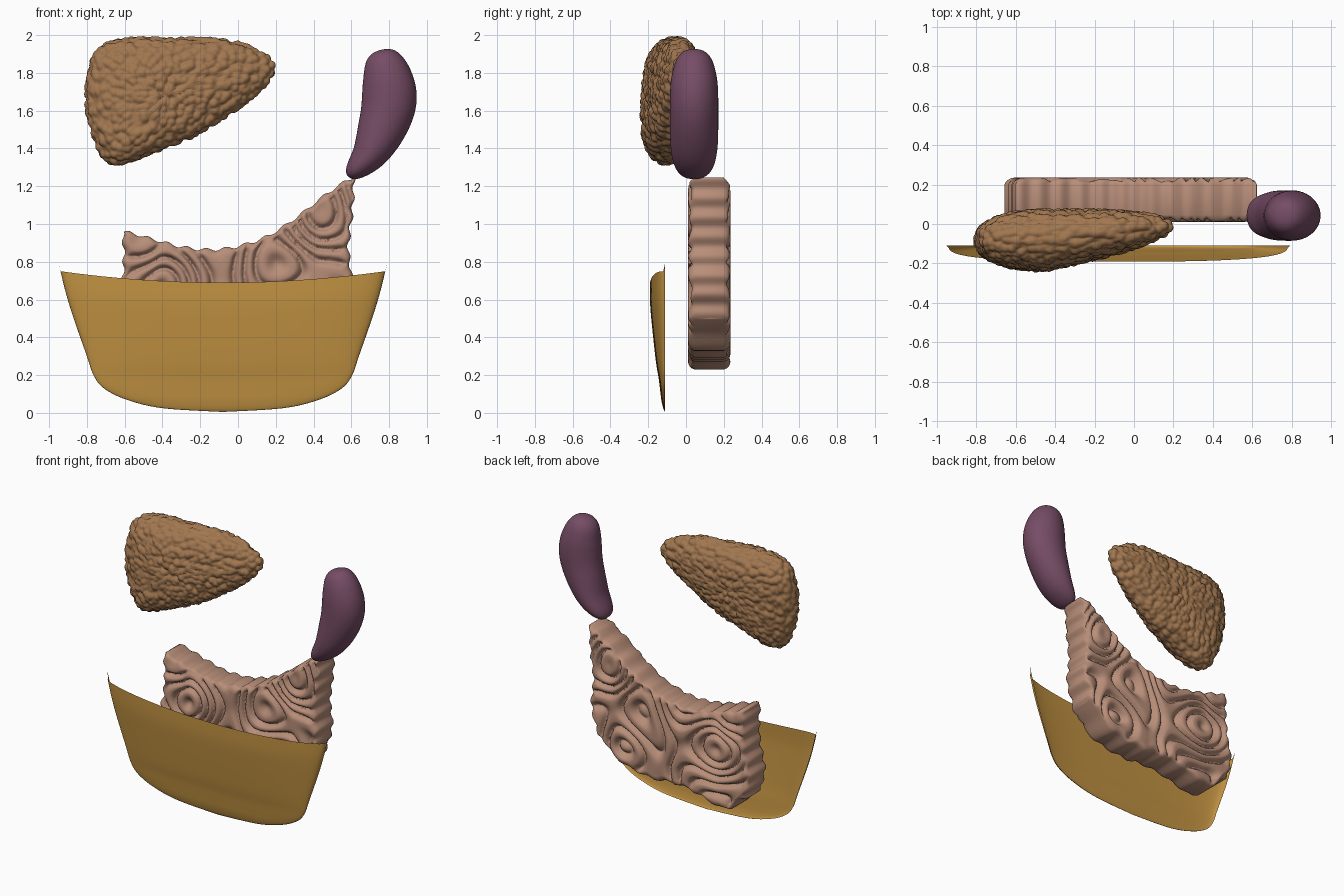
import bpy
import bmesh
from math import sin, cos, pi, sqrt
from mathutils import Vector, noise

if "Cube" in bpy.data.objects:
    bpy.data.objects.remove(bpy.data.objects["Cube"], do_unlink=True)


def material(name, color):
    mat = bpy.data.materials.new(name)
    mat.use_nodes = True
    mat.diffuse_color = (*color, 1)
    bsdf = mat.node_tree.nodes["Principled BSDF"]
    bsdf.inputs["Base Color"].default_value = (*color, 1)
    bsdf.inputs["Roughness"].default_value = 0.6
    return mat


def spline(points, t, closed=False):
    """Catmull-Rom point at t (0 to 1) through evenly spaced control points."""
    n = len(points)
    spans = n if closed else n - 1
    i = min(int(t * spans), spans - 1)
    f = t * spans - i

    def at(k):
        return Vector(points[k % n] if closed else points[max(0, min(n - 1, k))])

    a, b, c, d = at(i - 1), at(i), at(i + 1), at(i + 2)
    return 0.5 * (2 * b + (c - a) * f + (2 * a - 5 * b + 4 * c - d) * f ** 2
                  + (3 * b - a - 3 * c + d) * f ** 3)


def value(numbers, t):
    return spline([(v, 0) for v in numbers], t)[0]


def surface(name, rows, mat, closed=True, bump=None):
    """Skin rows of points with quads, weld the poles, then displace."""
    bm = bmesh.new()
    grid = [[bm.verts.new(p) for p in row] for row in rows]
    cols = len(rows[0])
    for lower, upper in zip(grid, grid[1:]):
        for j in range(cols if closed else cols - 1):
            k = (j + 1) % cols
            bm.faces.new((lower[j], lower[k], upper[k], upper[j]))
    bmesh.ops.remove_doubles(bm, verts=bm.verts, dist=0.0001)
    bmesh.ops.recalc_face_normals(bm, faces=bm.faces)
    if bump:
        bm.normal_update()
        moves = [v.normal * bump(v.co) for v in bm.verts]
        for v, move in zip(bm.verts, moves):
            v.co += move
    mesh = bpy.data.meshes.new(name)
    bm.to_mesh(mesh)
    bm.free()
    mesh.materials.append(mat)
    mesh.shade_smooth()
    obj = bpy.data.objects.new(name, mesh)
    bpy.context.collection.objects.link(obj)
    return obj


yellow = material("ochre yellow", (0.54, 0.29, 0.055))
pink = material("dusty pink", (0.48, 0.27, 0.19))
brown = material("warm brown", (0.36, 0.185, 0.08))
purple = material("dark plum", (0.18, 0.073, 0.13))

# Front sheet: an open, shallow bowl given by half width, height and depth
sheet_profile = [(0, .005, 0), (.32, .025, .01), (.51, .07, .02), (.63, .13, .027),
                 (.685, .2, .035), (.72, .3, .05), (.79, .5, .07), (.83, .63, .08),
                 (.86, .75, .08)]
rows = []
for i in range(49):
    w, z, d = spline(sheet_profile, i / 48)
    row = []
    for j in range(65):
        a = pi * j / 64
        side = abs(cos(a)) ** (2 / 3) * (1 if cos(a) > 0 else -1)
        front = max(sin(a), 0) ** (2 / 3)
        row.append(Vector((-0.08 + w * side, -0.11 - d * front,
                           z * (0.92 + 0.08 * side ** 2))))
    rows.append(row)
for j in (0, 64):
    rows[-1][j] += Vector((0.012 if j == 0 else -0.012, 0, 0.045))
surface("front_sheet", rows, yellow, closed=False)

# Coiled slab: a thick plate with meandering grooves on both faces
top = [.96, .92, .88, .865, .885, .94, 1.04, 1.16, 1.25]
bottom = [.34, .23, .25, .29, .30, .29, .31, .36, .5]
left = [-.62, -.65, -.62, -.605, -.61]
right = [.545, .6, .585, .605, .615]
MIDDLE, HALF, NU, NV = 0.123, 0.112, 150, 90


def slab_point(u, v, face):
    ripple = 0.008
    lo = value(bottom, u) + ripple * sin(u * 50)
    hi = value(top, u) + ripple * sin(u * 75)
    x0 = value(left, v) + ripple * sin(v * 40)
    x1 = value(right, v) + ripple * sin(v * 46)
    x, z = x0 + (x1 - x0) * u, lo + (hi - lo) * v
    edge = min(min(u, 1 - u) * 1.24, min(v, 1 - v) * (hi - lo))
    rim = max(0, 1 - edge / 0.045)
    phase = 19 * noise.noise(Vector((x * 2.3, face * 0.15, z * 2.3 + 5)))
    groove = 0.045 * (1 - abs(sin(phase))) ** 1.5 * min(1, edge / 0.05)
    dip = 0.035 * (1 - sqrt(1 - rim * rim)) + groove
    return Vector((x, MIDDLE + face * (HALF - dip), z))


rows = []
for i in range(NU + 1):
    u = i / NU
    rows.append([slab_point(u, j / NV, -1) for j in range(NV + 1)]
                + [slab_point(u, j / NV, 1) for j in range(NV, -1, -1)])


def flattened(row):
    return [Vector((p.x, MIDDLE, p.z)) for p in row]


surface("coiled_slab", [flattened(rows[0])] + rows + [flattened(rows[-1])], pink)

# Pebbled wedge: a puffed outline with rounded cell bumps
wedge_outline = [(-.78, 1.86), (-.7, 1.95), (-.55, 1.98), (-.3, 1.98), (-.05, 1.97),
                 (.1, 1.92), (.19, 1.85), (.17, 1.77), (.06, 1.66), (-.1, 1.55),
                 (-.25, 1.46), (-.43, 1.39), (-.6, 1.325), (-.7, 1.34), (-.77, 1.47),
                 (-.805, 1.66)]
center = Vector((-0.38, 1.69))
wedge_loop = [spline(wedge_outline, j / 240, closed=True) for j in range(240)]
rows = []
for i in range(111):
    phi = pi * i / 110
    s = sin(phi)
    puff = sqrt(max(0, 1 - s ** 3)) * (1 if phi < pi / 2 else -1)
    row = []
    for p in wedge_loop:
        x, z = center + (p - center) * s * 0.985
        taper = max(0, min(1, (x + 0.45) / 0.65))
        y = -0.085 + 0.065 * taper + 0.06 * (z - 1.65)
        row.append(Vector((x, y - (0.14 - 0.06 * taper) * puff, z)))
    rows.append(row)


def pebbles(p):
    nearest = noise.voronoi(p * 27)[0][0]
    return 0.02 * max(0, 1 - 1.5 * nearest ** 2)


surface("pebbled_wedge", rows, brown, bump=pebbles)

# Smooth bean: elliptical rings along a bent spine (x, z, half width)
bean_spine = [(.585, 1.25, .07), (.695, 1.37, .1), (.765, 1.515, .13),
              (.8, 1.65, .145), (.79, 1.78, .14), (.75, 1.92, .13)]
rows = []
for i in range(49):
    t = (1 - cos(pi * i / 48)) / 2
    x, z, w = spline(bean_spine, t)
    ahead = spline(bean_spine, min(1, t + 0.01)) - spline(bean_spine, max(0, t - 0.01))
    across = Vector((ahead[1], 0, -ahead[0])).normalized()
    cap = sqrt(max(0, 1 - abs(2 * t - 1) ** 4))
    rows.append([Vector((x, 0.043, z)) + across * (w * cap * cos(a))
                 + Vector((0, 0.128 * cap * sin(a), 0))
                 for a in (2 * pi * j / 48 for j in range(48))])
surface("smooth_bean", rows, purple)
